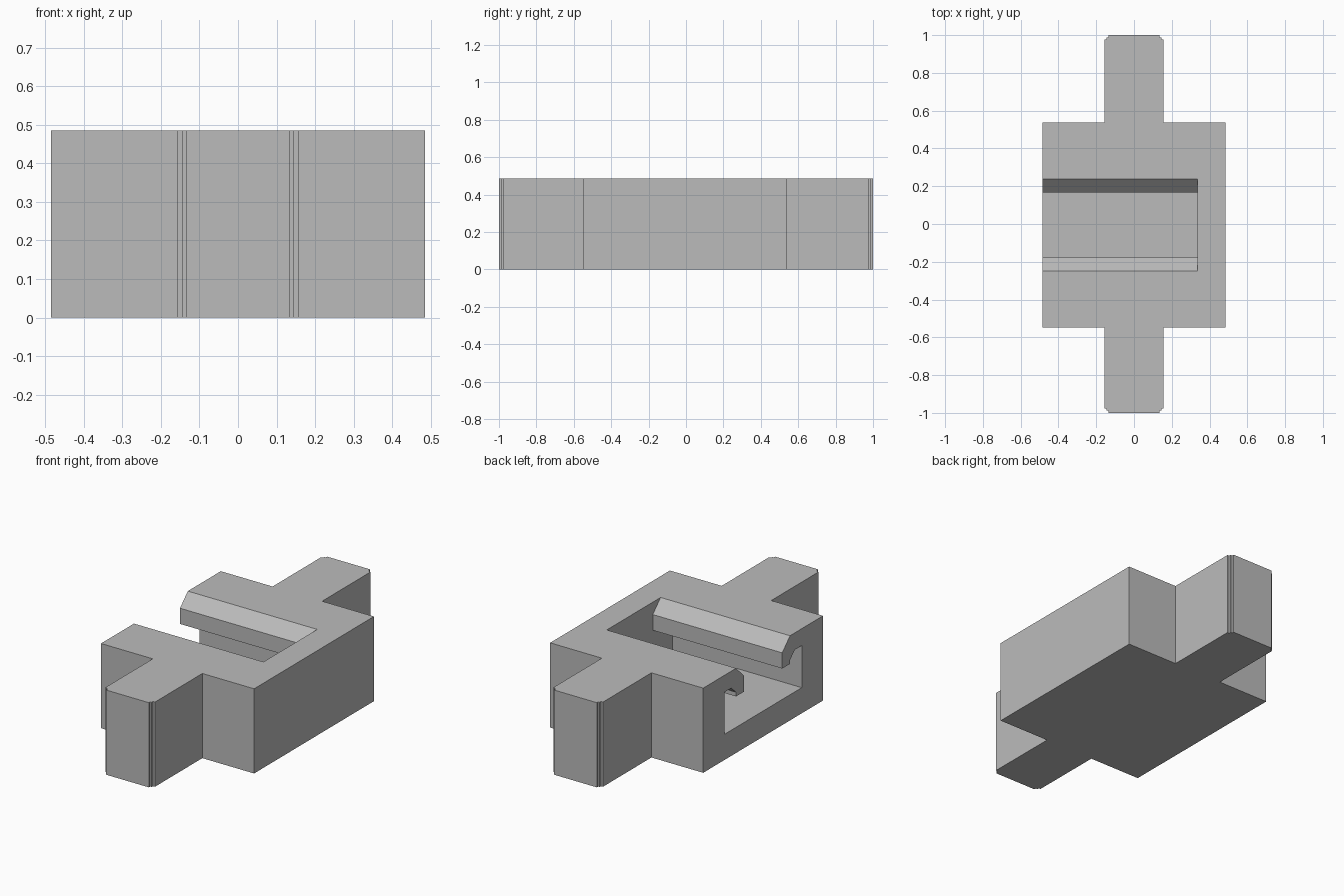
import bpy
import bmesh
from mathutils import Vector

cube = bpy.data.objects.get("Cube")
if cube:
    bpy.data.objects.remove(cube, do_unlink=True)

HEIGHT = 0.485
HALF_WIDTH = 0.485
SHIFT = -0.005          # the body and its slot sit slightly towards the front
SLOT_END = 0.335

grey = bpy.data.materials.new("plain grey")
colour = (0.5, 0.5, 0.5, 1)
grey.use_nodes = True
grey.diffuse_color = colour
grey.node_tree.nodes["Principled BSDF"].inputs["Base Color"].default_value = colour


def prism(name, points, direction):
    """Extrude a closed outline along a direction."""
    bm = bmesh.new()
    face = bm.faces.new([bm.verts.new(p) for p in points])
    grown = bmesh.ops.extrude_face_region(bm, geom=[face])
    moved = [v for v in grown["geom"] if isinstance(v, bmesh.types.BMVert)]
    bmesh.ops.translate(bm, verts=moved, vec=Vector(direction))
    bmesh.ops.recalc_face_normals(bm, faces=bm.faces[:])
    mesh = bpy.data.meshes.new(name)
    bm.to_mesh(mesh)
    bm.free()
    mesh.materials.append(grey)
    obj = bpy.data.objects.new(name, mesh)
    bpy.context.collection.objects.link(obj)
    return obj


# Block with a tongue at each end; tongue corners are stepped
quarter = [(HALF_WIDTH, 0.542), (0.157, 0.542), (0.157, 0.976), (0.145, 0.976),
           (0.145, 0.988), (0.135, 0.988), (0.135, 1.0)]
back = quarter + [(-x, y) for x, y in reversed(quarter)]
outline = back + [(-x, -y) for x, y in back]
block = prism("slotted_block",
              [(x, y + (SHIFT if abs(y) < 0.6 else 0), 0) for x, y in outline],
              (0, 0, HEIGHT))

# Hooked slot, open at the top and at one side
half = [(0.343, 0.585), (0.173, 0.414), (0.173, 0.324), (0.245, 0.324),
        (0.245, 0.348), (0.288, 0.388), (0.35, 0.388), (0.35, 0.147)]
profile = half + [(-y, z) for y, z in reversed(half)]
cutter = prism("slot_cutter",
               [(-HALF_WIDTH - 0.1, y + SHIFT, z) for y, z in profile],
               (HALF_WIDTH + 0.1 + SLOT_END, 0, 0))
cutter.hide_render = True

cut = block.modifiers.new("slot", "BOOLEAN")
cut.operation = "DIFFERENCE"
cut.solver = "EXACT"
cut.object = cutter
bpy.context.view_layer.objects.active = block
bpy.ops.object.modifier_apply(modifier=cut.name)
bpy.data.objects.remove(cutter, do_unlink=True)
